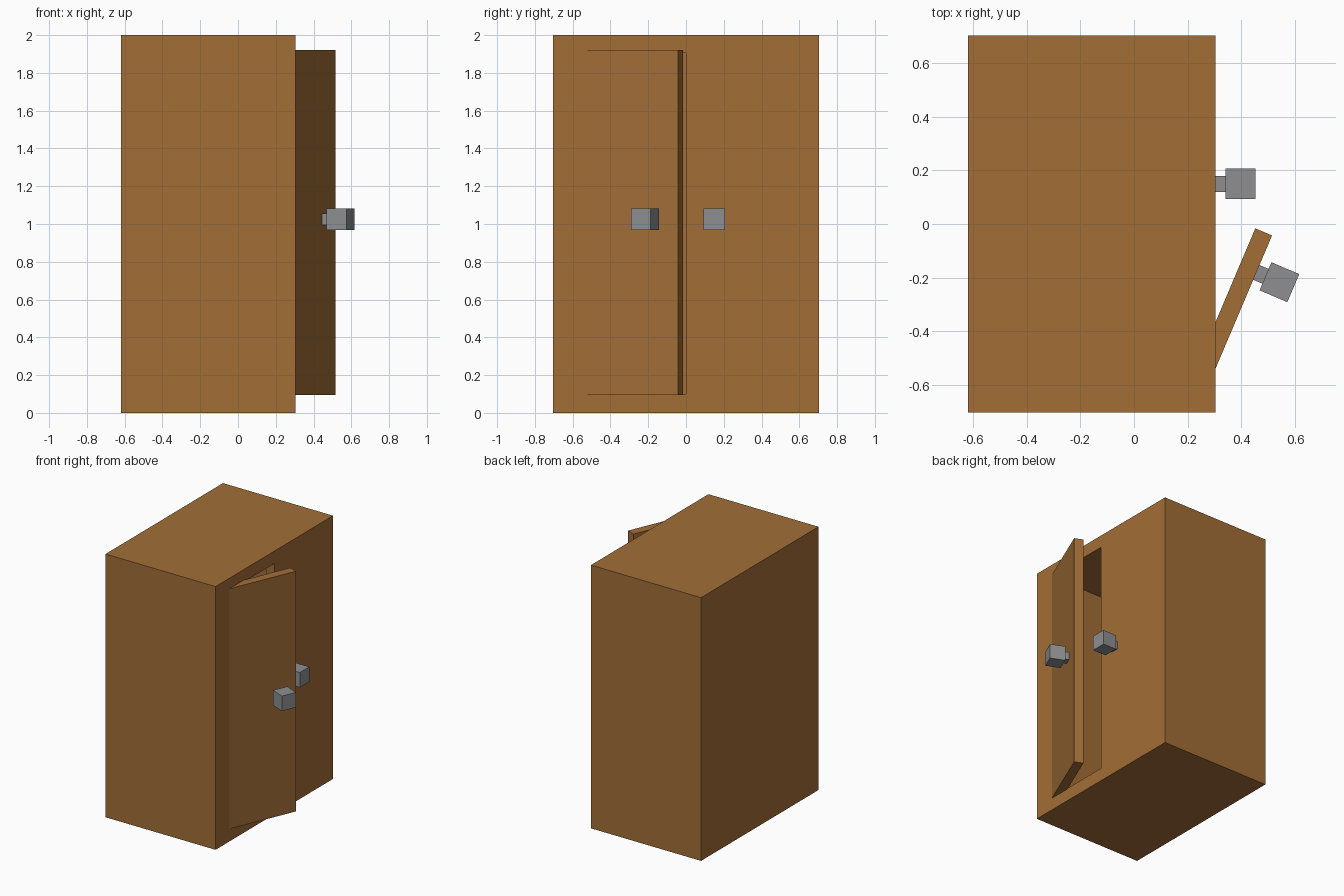
import bpy, bmesh, math
from mathutils import Matrix, Vector

if "Cube" in bpy.data.objects:
    bpy.data.objects.remove(bpy.data.objects["Cube"])


def material(name, rgb):
    m = bpy.data.materials.new(name)
    m.diffuse_color = (*rgb, 1)
    m.use_nodes = True
    m.node_tree.nodes["Principled BSDF"].inputs["Base Color"].default_value = m.diffuse_color
    return m


WOOD = material("brown_wood", (0.362, 0.156, 0.038))
METAL = material("grey_metal", (0.271, 0.275, 0.287))


def box(name, lo, hi, mat, matrix=Matrix()):
    """Box between two corners, then placed by a matrix."""
    lo, hi = Vector(lo), Vector(hi)
    bm = bmesh.new()
    bmesh.ops.create_cube(bm, size=1)
    for v in bm.verts:
        v.co = (lo + hi) / 2 + v.co * (hi - lo)
    mesh = bpy.data.meshes.new(name)
    bm.to_mesh(mesh)
    bm.free()
    mesh.materials.append(mat)
    ob = bpy.data.objects.new(name, mesh)
    ob.matrix_world = matrix
    bpy.context.collection.objects.link(ob)
    return ob


FRONT = 0.305     # plane of the door fronts
HALF = 0.54       # door width, half of the opening
THICK = 0.068

# Cabinet shell, hollowed out behind the doors
cabinet = box("cabinet", (-0.62, -0.705, 0), (FRONT, 0.705, 2), WOOD)
cutter = box("cavity_cutter", (-0.52, -HALF, 0.10), (FRONT + 0.2, HALF, 1.905), WOOD)
cutter.hide_render = True
cutter.hide_viewport = True
cutter.display_type = 'WIRE'
cut = cabinet.modifiers.new("cavity", 'BOOLEAN')
cut.operation = 'DIFFERENCE'
cut.solver = 'EXACT'
cut.object = cutter


# Door with square knob; local origin on the hinge, side = direction of swing edge
def door(name, side, angle, z0, z1):
    place = Matrix.Translation((FRONT, -side * HALF, 0)) @ Matrix.Rotation(
        -side * math.radians(angle), 4, 'Z')

    def part(label, x0, x1, w0, w1, za, zb):
        ya, yb = sorted((side * w0, side * w1))
        mat = WOOD if label == "door" else METAL
        box(f"{name}_{label}", (x0, ya, za), (x1, yb, zb), mat, place)

    part("door", -THICK, 0, 0, HALF, z0, z1)
    part("knob_stem", -0.01, 0.04, 0.36, 0.42, 0.995, 1.055)
    part("knob", 0.037, 0.150, 0.333, 0.447, 0.968, 1.082)


door("left", 1, 23, 0.095, 1.92)      # ajar
door("right", -1, 0, 0.10, 1.905)     # closed, flush with the cabinet
